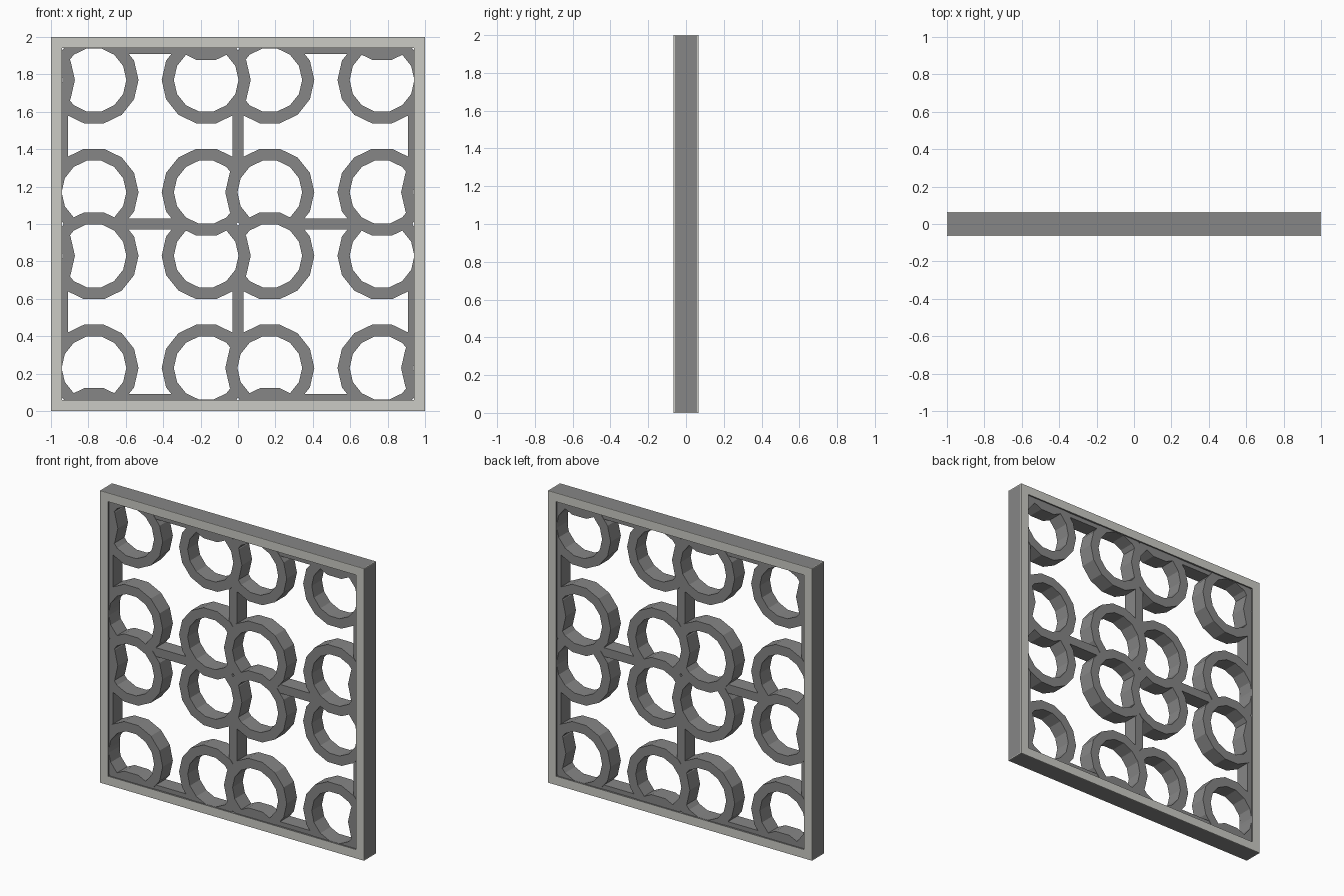
import bpy, bmesh, math

if "Cube" in bpy.data.objects:
    bpy.data.objects.remove(bpy.data.objects["Cube"])

PITCH, OFF = 0.94, 0.17          # tile size, ring centre offset from tile edge
R_OUT, R_IN, SIDES = 0.238, 0.173, 14
DEPTH, HALF = 0.055, 0.065


def material(name, rgb):
    m = bpy.data.materials.new(name)
    m.diffuse_color = (*rgb, 1)
    m.use_nodes = True
    m.node_tree.nodes["Principled BSDF"].inputs["Base Color"].default_value = m.diffuse_color
    return m


light = material("light_trim", (0.60, 0.60, 0.56))
dark = material("dark_grey", (0.24, 0.24, 0.24))


def to_object(bm, name, mats):
    bmesh.ops.recalc_face_normals(bm, faces=bm.faces[:])
    me = bpy.data.meshes.new(name)
    bm.to_mesh(me)
    bm.free()
    for m in mats:
        me.materials.append(m)
    ob = bpy.data.objects.new(name, me)
    bpy.context.collection.objects.link(ob)
    return ob


def prism(cx, cz, r, n, half, r_in=None, phase=0.0):
    """Upright n-sided disc, or a hollow ring when r_in is given."""
    bm = bmesh.new()

    def loop(rad, y):
        return [bm.verts.new((cx + rad * math.cos(phase + 2 * math.pi * k / n), y,
                              cz + rad * math.sin(phase + 2 * math.pi * k / n)))
                for k in range(n)]
    loops = [loop(r, -half), loop(r, half)]
    if r_in:
        loops += [loop(r_in, half), loop(r_in, -half)]
        pairs = [(0, 1), (1, 2), (2, 3), (3, 0)]
    else:
        pairs = [(0, 1)]
        bm.faces.new(loops[0])
        bm.faces.new(loops[1])
    for a, b in pairs:
        for k in range(n):
            j = (k + 1) % n
            bm.faces.new((loops[a][k], loops[a][j], loops[b][j], loops[b][k]))
    return bm


def box(name, cx, cz, sx, sz, half):
    bm = bmesh.new()
    bmesh.ops.create_cube(bm, size=1)
    for v in bm.verts:
        v.co = (cx + v.co.x * sx, v.co.y * 2 * half, cz + v.co.z * sz)
    return to_object(bm, name, [dark])


def boolean(ob, cutter, op):
    mod = ob.modifiers.new(op.lower(), 'BOOLEAN')
    mod.object, mod.operation, mod.solver = cutter, op, 'EXACT'
    cutter.hide_render = True
    cutter.hide_viewport = True


# Square outer frame: light front, back and edge trim, dark side panels
s2 = math.sqrt(2)
bm = prism(0, 1, s2, 4, HALF, 0.94 * s2, math.pi / 4)
bm.normal_update()
outer, inner = [], []
for f in bm.faces:
    c = f.calc_center_median()
    if abs(c.y) < 0.01:
        (outer if max(abs(c.x), abs(c.z - 1)) > 0.97 else inner).append(f)
bmesh.ops.recalc_face_normals(bm, faces=bm.faces[:])
bmesh.ops.inset_individual(bm, faces=outer, thickness=0.008)
for f in outer + inner:
    f.material_index = 1
to_object(bm, "frame", [light, dark])

# Rings: each crosses one tile edge and is cut by its neighbour at another
clip = box("clip_box", 0, 1, 1.94, 1.94, 0.2)
corners = [(OFF, PITCH - OFF, -1, 0), (PITCH - OFF, PITCH - OFF, 0, 1),
           (PITCH - OFF, OFF, 1, 0), (OFF, OFF, 0, -1)]
for i in range(-2, 2):
    for j in range(-2, 2):
        for dx, dz, nx, nz in corners:
            x, z = i * PITCH + dx, 1 + j * PITCH + dz
            ax, az = abs(x), abs(z - 1)
            if max(ax, az) > 1.2 or min(ax, az) > 0.94:
                continue
            ring = to_object(prism(x, z, R_OUT, SIDES, DEPTH, R_IN), "ring", [dark])
            cut = to_object(prism(x + 2 * OFF * nx, z + 2 * OFF * nz, R_OUT, SIDES, 0.2),
                            "ring_cutter", [dark])
            boolean(ring, cut, 'DIFFERENCE')
            if max(ax, az) > 0.7:
                boolean(ring, clip, 'INTERSECT')

# Short bars joining the rings along the tile edges
for a in (-PITCH, 0, PITCH):
    for b in (-PITCH / 2, PITCH / 2):
        box("upright_bar", a, 1 + b, 0.06, 0.32, DEPTH - 0.003)
        box("cross_bar", b, 1 + a, 0.32, 0.06, DEPTH - 0.003)
